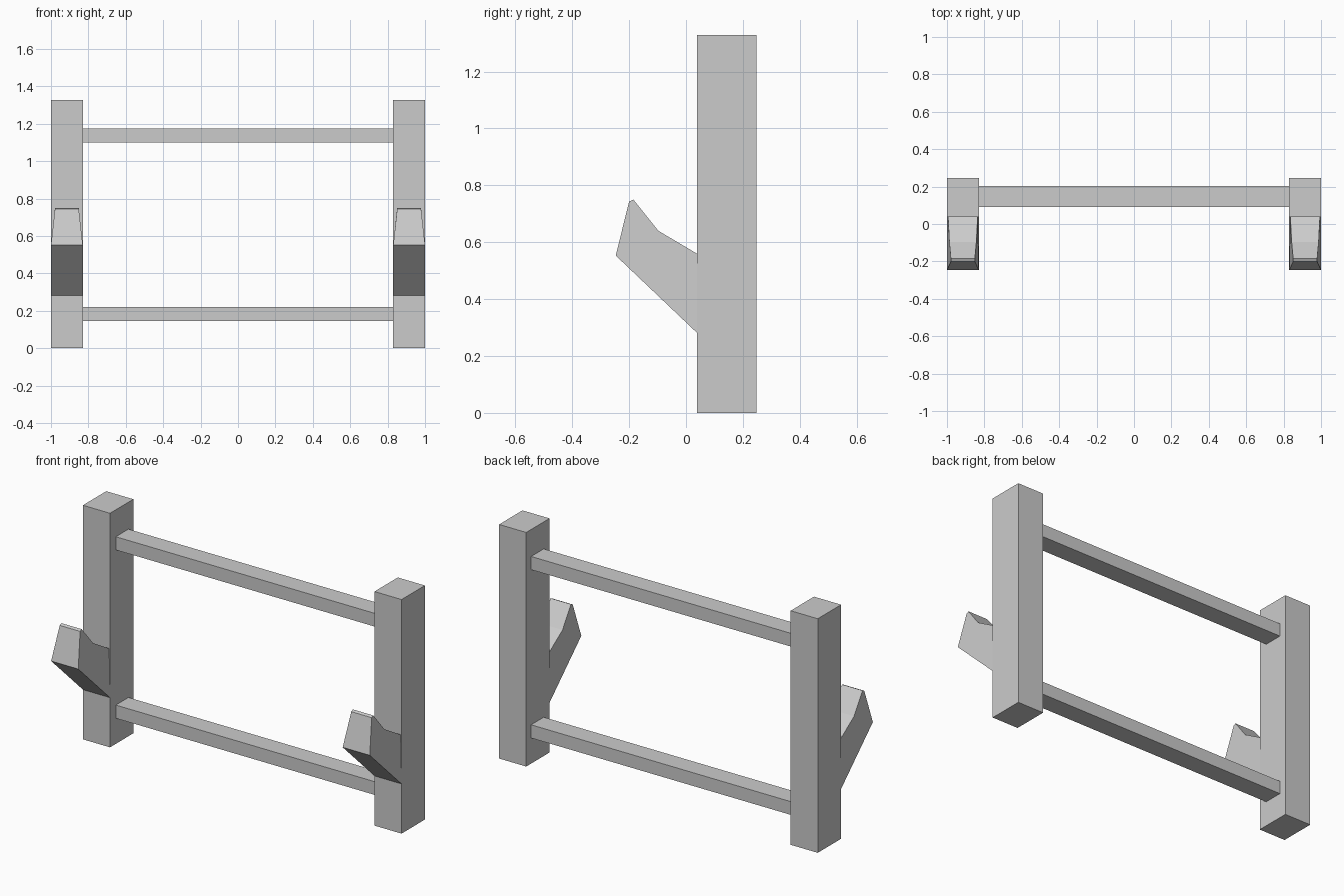
import bpy
import bmesh

if "Cube" in bpy.data.objects:
    bpy.data.objects.remove(bpy.data.objects["Cube"])

OUTER, INNER = 1.0, 0.83


def finish(name, bm, mirrored=False):
    """Turn a bmesh into a named object, optionally mirrored across x = 0."""
    bmesh.ops.recalc_face_normals(bm, faces=bm.faces[:])
    mesh = bpy.data.meshes.new(name)
    bm.to_mesh(mesh)
    bm.free()
    obj = bpy.data.objects.new(name, mesh)
    bpy.context.collection.objects.link(obj)
    if mirrored:
        mirror = obj.modifiers.new("mirror", "MIRROR")
        mirror.use_mirror_merge = False
    return obj


def box(name, low, high, mirrored=False):
    bm = bmesh.new()
    bmesh.ops.create_cube(bm, size=1)
    for v in bm.verts:
        v.co = [(a + b) / 2 + c * (b - a) for a, b, c in zip(low, high, v.co)]
    return finish(name, bm, mirrored)


# Side posts
box("side_posts", (INNER, 0.038, 0), (OUTER, 0.247, 1.328), mirrored=True)

# Cross rails
for name, bottom in (("lower_rail", 0.145), ("upper_rail", 1.10)):
    box(name, (-INNER, 0.09, bottom), (INNER, 0.203, bottom + 0.075))

# Hooks: side profile as (y, z, inset), narrowing towards the tip
profile = [
    (0.038, 0.282, 0.0),
    (-0.247, 0.553, 0.0),
    (-0.20, 0.743, 0.021),
    (-0.185, 0.75, 0.021),
    (-0.097, 0.64, 0.013),
    (0.038, 0.56, 0.006),
]
bm = bmesh.new()
inner = [bm.verts.new((INNER + i, y, z)) for y, z, i in profile]
outer = [bm.verts.new((OUTER - i, y, z)) for y, z, i in profile]
bm.faces.new(inner)
bm.faces.new(outer[::-1])
for k in range(len(profile)):
    n = (k + 1) % len(profile)
    bm.faces.new((inner[k], inner[n], outer[n], outer[k]))
finish("front_hooks", bm, mirrored=True)
